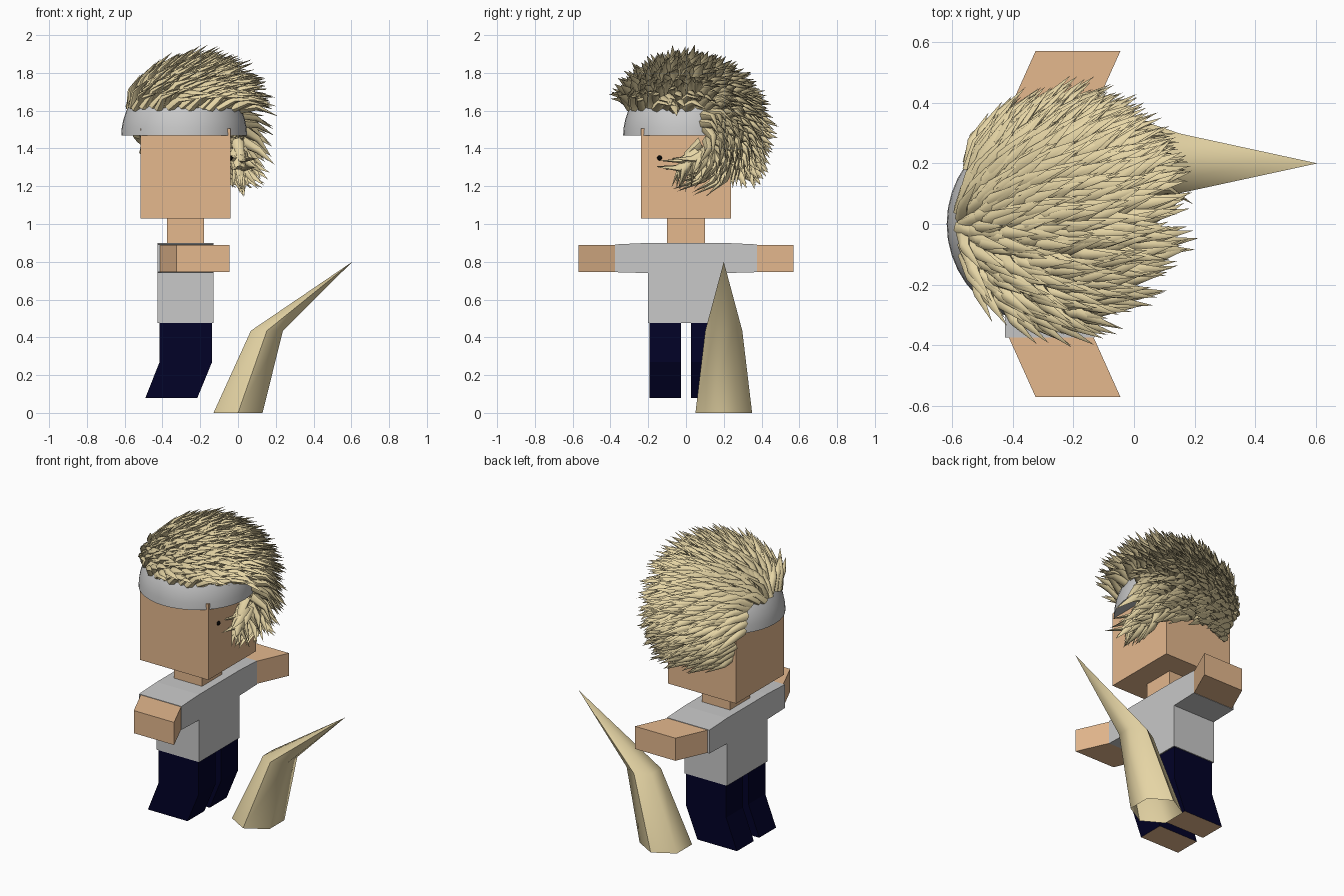
import bpy, bmesh, math, random
from mathutils import Vector, Matrix

random.seed(4)
if "Cube" in bpy.data.objects:
    bpy.data.objects.remove(bpy.data.objects["Cube"], do_unlink=True)


def material(name, rgb):
    m = bpy.data.materials.new(name)
    m.use_nodes = True
    m.diffuse_color = (*rgb, 1)
    bsdf = m.node_tree.nodes["Principled BSDF"]
    bsdf.inputs["Base Color"].default_value = (*rgb, 1)
    bsdf.inputs["Roughness"].default_value = 0.8
    return m


SKIN = material("skin tan", (0.78, 0.48, 0.27))
GREY = material("cloth grey", (0.58, 0.58, 0.58))
NAVY = material("trouser navy", (0.0005, 0.0005, 0.02))
STRAW = material("straw blond", (0.82, 0.69, 0.39))
BLACK = material("eye black", (0.001, 0.001, 0.001))


def finish(name, bm, *mats, smooth=None):
    bmesh.ops.recalc_face_normals(bm, faces=bm.faces)
    mesh = bpy.data.meshes.new(name)
    bm.to_mesh(mesh)
    bm.free()
    for m in mats:
        mesh.materials.append(m)
    ob = bpy.data.objects.new(name, mesh)
    bpy.context.collection.objects.link(ob)
    if smooth:
        bpy.ops.object.select_all(action='DESELECT')
        ob.select_set(True)
        bpy.context.view_layer.objects.active = ob
        bpy.ops.object.shade_smooth_by_angle(angle=math.radians(smooth))
    return ob


def prism(name, profile, place, lo, hi, *mats):
    """Extrude a 2D profile between lo and hi; place(u, v, w) gives the 3D point."""
    bm = bmesh.new()
    ends = [[bm.verts.new(place(u, v, w)) for u, v in profile] for w in (lo, hi)]
    for ring in ends:
        bm.faces.new(ring)
    n = len(profile)
    for i in range(n):
        j = (i + 1) % n
        bm.faces.new((ends[0][i], ends[0][j], ends[1][j], ends[1][i]))
    return finish(name, bm, *mats)


def rect(u0, u1, v0, v1):
    return [(u0, v0), (u1, v0), (u1, v1), (u0, v1)]


def along_x(u, v, w):
    return (w, u, v)


def along_y(u, v, w):
    return (u, w, v)


def along_z(u, v, w):
    return (u, v, w)


# Head and neck
prism("head", rect(-0.515, -0.04, -0.238, 0.238), along_z, 1.03, 1.505, SKIN)
prism("neck", rect(-0.375, -0.18, -0.1, 0.1), along_z, 0.88, 1.04, SKIN)

# T-shaped shirt with short sleeves
half = [(0.2, 0.475), (0.2, 0.74), (0.375, 0.745), (0.375, 0.892), (0.2, 0.9)]
shirt = half + [(-y, z) for y, z in reversed(half)]
prism("shirt", shirt, along_x, -0.425, -0.13, GREY)

# Forearms sweeping forward, legs with bent knees, eyes
for side, s in (("left", 1), ("right", -1)):
    arm = [(-0.415, s * 0.37), (-0.135, s * 0.37), (-0.045, s * 0.57), (-0.325, s * 0.57)]
    prism(side + "_forearm", arm, along_z, 0.747, 0.889, SKIN)

    leg = [(-0.415, 0.48), (-0.415, 0.27), (-0.49, 0.08),
           (-0.215, 0.08), (-0.137, 0.27), (-0.137, 0.48)]
    ob = prism(side + "_leg", leg, along_y, s * 0.027, s * 0.194, NAVY, SKIN)
    for f in ob.data.polygons:
        f.material_index = int(f.normal.z < -0.9)

    bm = bmesh.new()
    bmesh.ops.create_uvsphere(bm, u_segments=12, v_segments=8, radius=0.013,
                              matrix=Matrix.Translation((-0.04, s * 0.14, 1.35)))
    finish(side + "_eye", bm, BLACK, smooth=60)

# Half-dome cap
CENTRE, RADIUS = Vector((-0.285, 0, 1.468)), 0.333
bm = bmesh.new()
bmesh.ops.create_uvsphere(bm, u_segments=40, v_segments=24, radius=RADIUS,
                          matrix=Matrix.Translation(CENTRE))
bmesh.ops.bisect_plane(bm, geom=bm.verts[:] + bm.edges[:] + bm.faces[:],
                       plane_co=CENTRE, plane_no=(0, 0, 1), clear_inner=True)
bmesh.ops.holes_fill(bm, edges=[e for e in bm.edges if e.is_boundary])
finish("cap", bm, GREY, smooth=50)


def add_horn(bm, mat):
    """Bent six-sided horn, open at the root, tip leaning to +x."""
    rings = []
    for r, x, z in ((0.15, 0, 0), (0.098, 0.153, 0.435)):
        rings.append([bm.verts.new(mat @ Vector((x + r * math.cos(a), r * math.sin(a), z)))
                      for a in (math.radians(30 + 60 * i) for i in range(6))])
    tip = bm.verts.new(mat @ Vector((0.605, 0, 0.8)))
    for i in range(6):
        j = (i + 1) % 6
        bm.faces.new((rings[0][i], rings[0][j], rings[1][j], rings[1][i]))
        bm.faces.new((rings[1][i], rings[1][j], tip))


def frame(origin, up, lean, scale):
    """Matrix whose z is up and whose x is the part of lean square to it."""
    z = up.normalized()
    x = (lean - z * lean.dot(z)).normalized()
    rot = Matrix((x, z.cross(x), z)).transposed().to_4x4()
    return Matrix.Translation(origin) @ rot @ Matrix.Scale(scale, 4)


# Standing horn beside the figure
bm = bmesh.new()
add_horn(bm, Matrix.Translation((0, 0.2, 0)))
finish("horn", bm, STRAW, smooth=62)

# Spiky hair: small horns swept over the dome from a crown at the -x side
crown = Vector((-0.9, 0, 0.42)).normalized()
bm = bmesh.new()
COUNT = 1400
for i in range(COUNT):
    h = 1 - 2 * (i + 0.5) / COUNT
    a = i * math.pi * (3 - math.sqrt(5))
    w = math.sqrt(1 - h * h)
    n = Vector((w * math.cos(a), w * math.sin(a), h))
    hairline = 0.44 if n.y < 0.28 else -0.5
    bald = n.x < -0.78 and n.z < 0.46
    if n.z < hairline or n.x > 0.95 or bald or (n.z < 0 and n.x < -0.65):
        continue
    jitter = Vector([random.uniform(-0.2, 0.2) for _ in range(3)])
    sweep = (n * n.dot(crown) - crown).normalized() + Vector((0.1, 0.2, 0))
    up = Vector((n.x * 0.25, n.y * (0.95 if n.y > 0 else 0.4), n.z))
    add_horn(bm, frame(CENTRE + n * (RADIUS - 0.008), up + sweep * 0.2 + jitter * 0.6,
                       sweep + jitter, random.uniform(0.18, 0.225)))

# Locks fanning over the side of the face
for i in range(34):
    t = i / 33
    a = math.radians(195 + 75 * t + random.uniform(-8, 8))
    root = Vector((random.uniform(-0.02, 0.01), 0.03 + 0.17 * t + random.uniform(-0.04, 0.06),
                   1.42 - 0.07 * t + random.uniform(-0.06, 0.03)))
    out = Vector((random.uniform(0.05, 0.2), math.cos(a), math.sin(a)))
    add_horn(bm, frame(root, out, Vector((0.1, -0.6, -0.5)), random.uniform(0.19, 0.25)))
finish("spiky_hair", bm, STRAW, smooth=62)
